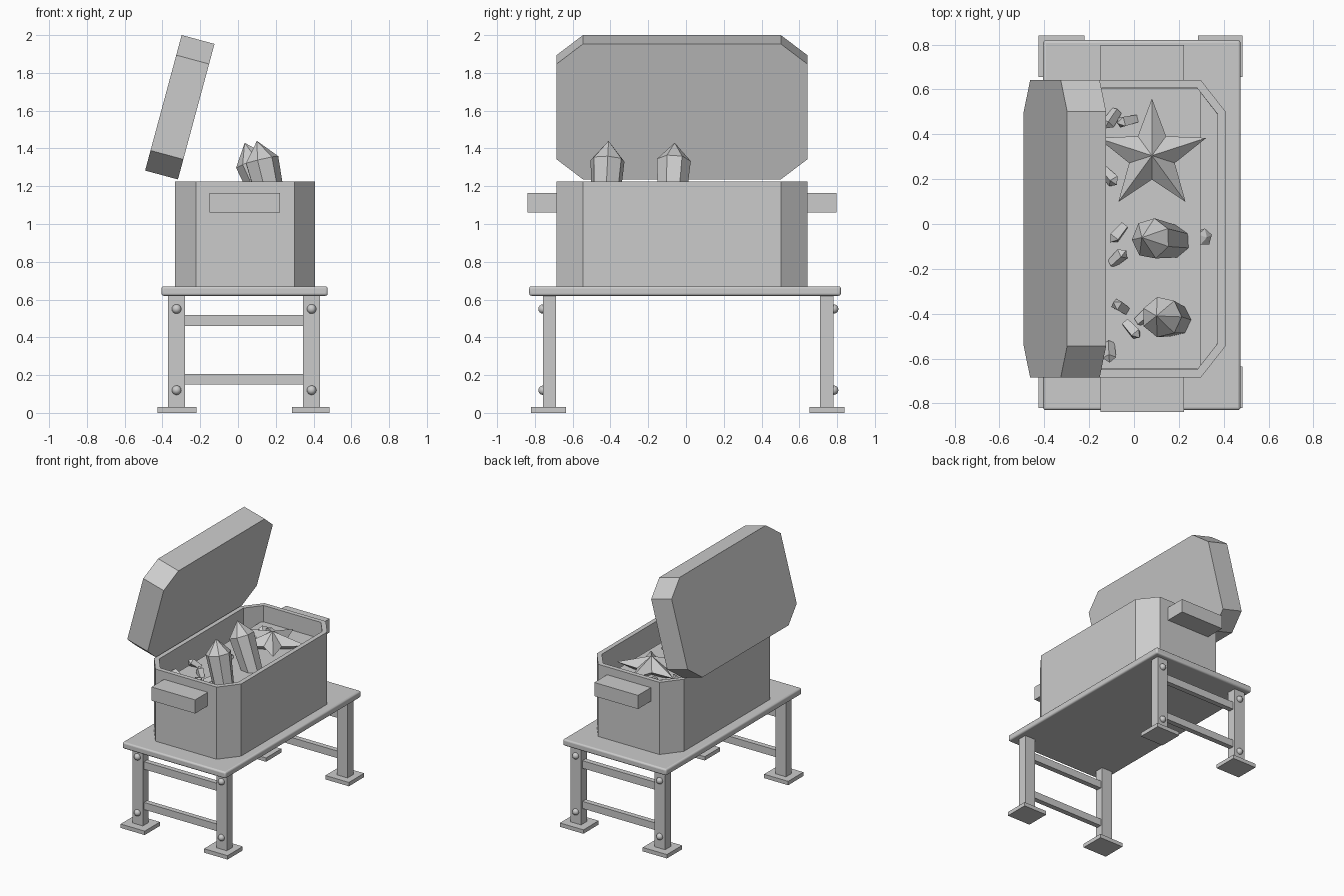
import bpy, bmesh, math, random
from mathutils import Matrix, Vector

cube = bpy.data.objects.get("Cube")
if cube:
    bpy.data.objects.remove(cube, do_unlink=True)

GREY = (0.6, 0.6, 0.6, 1)
grey = bpy.data.materials.new("plain_grey")
grey.use_nodes = True
grey.diffuse_color = GREY
grey.node_tree.nodes["Principled BSDF"].inputs["Base Color"].default_value = GREY


def finish(name, bm):
    bmesh.ops.recalc_face_normals(bm, faces=bm.faces)
    mesh = bpy.data.meshes.new(name)
    bm.to_mesh(mesh)
    bm.free()
    mesh.materials.append(grey)
    obj = bpy.data.objects.new(name, mesh)
    bpy.context.collection.objects.link(obj)
    return obj


def smooth(obj):
    bpy.ops.object.select_all(action='DESELECT')
    obj.select_set(True)
    bpy.context.view_layer.objects.active = obj
    bpy.ops.object.shade_smooth_by_angle(angle=math.radians(40))


def box(name, x, y, z):
    bm = bmesh.new()
    size = [b - a for a, b in (x, y, z)]
    mid = [(a + b) / 2 for a, b in (x, y, z)]
    bmesh.ops.create_cube(bm, size=1, matrix=Matrix.Translation(mid) @ Matrix.Diagonal(size + [1]))
    return finish(name, bm)


def prism(x, y, cut_x, cut_y, z0, z1):
    """Rectangular block with cut corners; returns the bmesh and its top face."""
    (a, b), (c, d) = x, y
    outline = [(a + cut_x, c), (b - cut_x, c), (b, c + cut_y), (b, d - cut_y),
               (b - cut_x, d), (a + cut_x, d), (a, d - cut_y), (a, c + cut_y)]
    bm = bmesh.new()
    low = [bm.verts.new((px, py, z0)) for px, py in outline]
    high = [bm.verts.new((px, py, z1)) for px, py in outline]
    bm.faces.new(low[::-1])
    top = bm.faces.new(high)
    for i in range(8):
        j = (i + 1) % 8
        bm.faces.new((low[i], low[j], high[j], high[i]))
    bm.normal_update()
    return bm, top


# Table top with softened edges
table = box("table_top", (-0.405, 0.475), (-0.83, 0.82), (0.62, 0.67))
bevel = table.modifiers.new("soft_edges", 'BEVEL')
bevel.width = 0.012
bevel.segments = 3
smooth(table)

# Legs, feet, rails and bolts at both ends
ENDS = {"front": ((-0.757, -0.687), (-0.82, -0.635), -0.757),
        "back": ((0.71, 0.782), (0.655, 0.84), 0.782)}
SIDES = {"right": ((-0.37, -0.28), (-0.425, -0.22)),
         "left": ((0.345, 0.435), (0.285, 0.485))}
for end, (leg_y, foot_y, bolt_y) in ENDS.items():
    mid_y = sum(leg_y) / 2
    for side, (leg_x, foot_x) in SIDES.items():
        label = end + "_" + side
        box(label + "_leg", leg_x, leg_y, (0.02, 0.63))
        box(label + "_foot", foot_x, foot_y, (0, 0.03))
        for height, z in (("lower", 0.12), ("upper", 0.55)):
            bm = bmesh.new()
            spot = Matrix.Translation((sum(leg_x) / 2, bolt_y, z))
            bmesh.ops.create_uvsphere(bm, u_segments=16, v_segments=8, radius=0.025, matrix=spot)
            smooth(finish(label + "_" + height + "_bolt", bm))
    for height, z in (("lower", (0.15, 0.205)), ("upper", (0.46, 0.518))):
        box(end + "_" + height + "_rail", (-0.29, 0.355), (mid_y - 0.02, mid_y + 0.02), z)

# Hollow chest with cut corners
bm, top = prism((-0.333, 0.408), (-0.685, 0.642), 0.11, 0.14, 0.67, 1.225)
bmesh.ops.inset_region(bm, faces=[top], thickness=0.035, use_even_offset=True)
bmesh.ops.inset_individual(bm, faces=[top], thickness=0.001, depth=-0.5)
finish("chest", bm)
box("chest_filling", (-0.22, 0.297), (-0.645, 0.605), (1.09, 1.1))

# Handles
for end, y in (("front", (-0.838, -0.68)), ("back", (0.635, 0.798))):
    box(end + "_handle", (-0.15, 0.222), y, (1.06, 1.165))

# Open lid, leaning back
bm, top = prism((0, 0.743), (-0.685, 0.642), 0.11, 0.14, 0, 0.18)
lean = math.radians(15.1)
up = Vector((math.sin(lean), 0, math.cos(lean)))
out = Vector((-math.cos(lean), 0, math.sin(lean)))
frame = Matrix((up, Vector((0, 1, 0)), out)).transposed().to_4x4()
bmesh.ops.transform(bm, verts=bm.verts, matrix=Matrix.Translation((-0.318, 0, 1.236)) @ frame)
finish("lid", bm)


def crystal(name, base, tip, radius, sides=7, turn=0.0):
    """Tapered prism with a pointed end."""
    base, tip = Vector(base), Vector(tip)
    axis = tip - base
    rot = axis.to_track_quat('Z', 'Y').to_matrix()
    bm = bmesh.new()
    rings = []
    for t, r in ((0, 0.78), (0.74, 1)):
        ring = []
        for i in range(sides):
            a = turn + math.tau * i / sides
            local = Vector((math.cos(a) * radius * r, math.sin(a) * radius * r, axis.length * t))
            ring.append(bm.verts.new(base + rot @ local))
        rings.append(ring)
    point = bm.verts.new(tip)
    bm.faces.new(rings[0])
    for i in range(sides):
        j = (i + 1) % sides
        bm.faces.new((rings[0][i], rings[0][j], rings[1][j], rings[1][i]))
        bm.faces.new((rings[1][i], rings[1][j], point))
    return finish(name, bm)


crystal("front_crystal", (0.19, -0.43, 1.05), (0.10, -0.41, 1.44), 0.092)
crystal("middle_crystal", (0.19, -0.08, 1.05), (0.035, -0.06, 1.43), 0.092, turn=0.4)

# Five-pointed star with a raised centre
bm = bmesh.new()
CENTRE = Vector((0.08, 0.305, 1.14))
ring = []
for i in range(10):
    a = math.pi / 2 + math.tau * i / 10
    r = 0.107 if i % 2 else 0.255
    ring.append(bm.verts.new(CENTRE + Vector((math.cos(a) * r, math.sin(a) * r, 0))))
peaks = [bm.verts.new(CENTRE + Vector((0, 0, h))) for h in (0.08, -0.08)]
for i in range(10):
    for peak in peaks:
        bm.faces.new((ring[i], ring[(i + 1) % 10], peak))
finish("star", bm)

# Small shards scattered over the filling
random.seed(4)
SPOTS = [(-0.10, 0.47), (-0.03, 0.46), (-0.11, 0.21), (-0.07, -0.04), (-0.07, -0.15),
         (-0.06, -0.37), (-0.01, -0.47), (-0.11, -0.57), (0.05, -0.41),
         (-0.17, 0.33), (-0.18, 0.05), (-0.18, -0.27), (-0.19, -0.48)]
for n, (x, y) in enumerate(SPOTS):
    way = Vector((random.uniform(-1, 1), random.uniform(-1, 1), random.uniform(0.1, 0.6))).normalized()
    mid = Vector((x, y, 1.115))
    crystal("shard_%d" % (n + 1), mid - way * 0.045, mid + way * 0.055, 0.03, 4, random.random())
crystal("sunken_shard", (0.29, -0.06, 1.03), (0.325, -0.06, 1.08), 0.04, 5)
